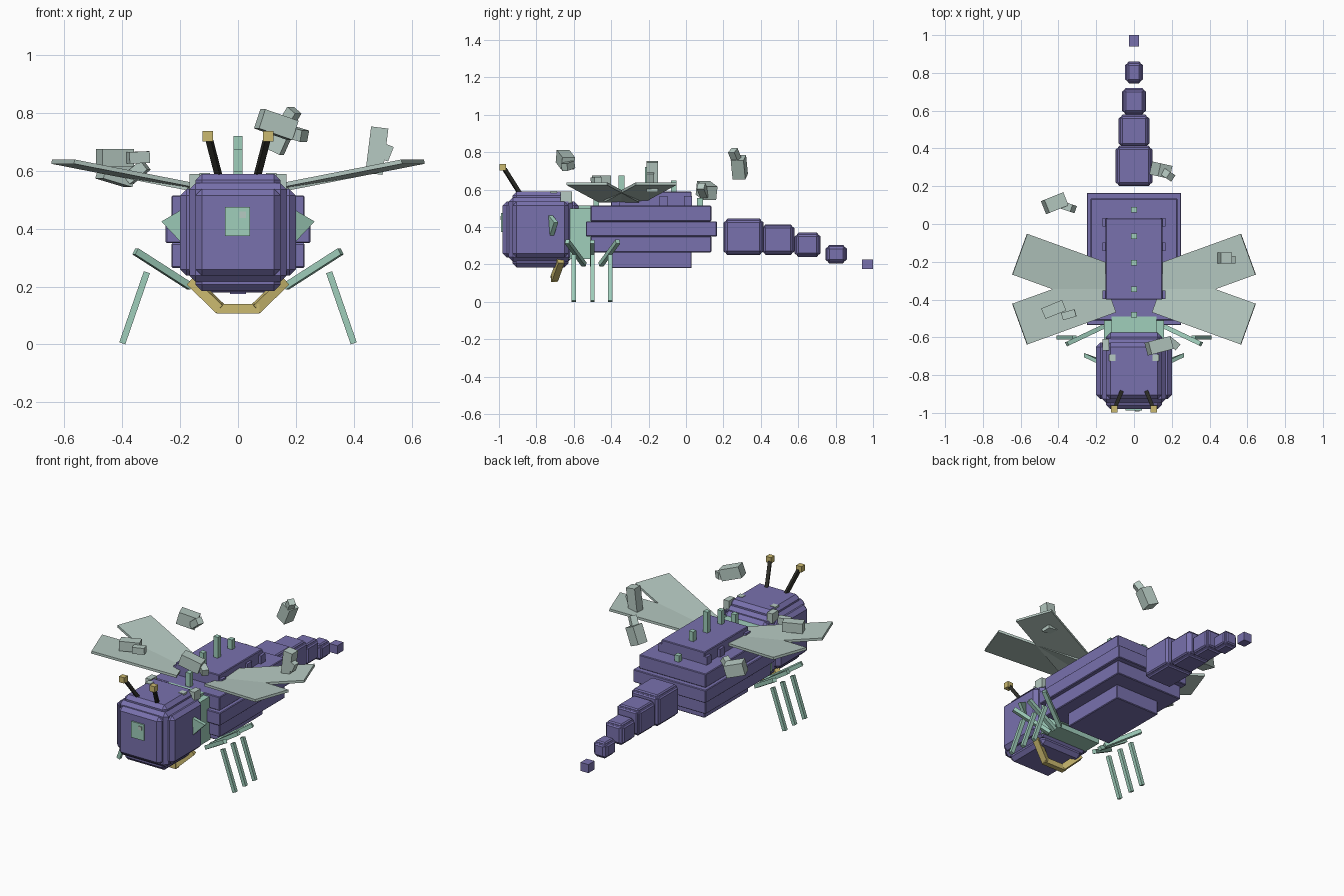
import bpy, bmesh
from mathutils import Vector, Matrix

cube = bpy.data.objects.get("Cube")
if cube:
    bpy.data.objects.remove(cube)


def material(name, rgb):
    m = bpy.data.materials.new(name)
    m.use_nodes = True
    m.diffuse_color = (*rgb, 1)
    m.node_tree.nodes["Principled BSDF"].inputs["Base Color"].default_value = (*rgb, 1)
    return m


PURPLE = material("purple", (0.19, 0.165, 0.42))
MINT = material("mint", (0.35, 0.62, 0.50))
PALE = material("pale grey green", (0.47, 0.59, 0.54))
GOLD = material("gold", (0.60, 0.49, 0.16))
DARK = material("charcoal", (0.025, 0.025, 0.02))


def finish(name, bm, mat):
    bmesh.ops.recalc_face_normals(bm, faces=bm.faces)
    me = bpy.data.meshes.new(name)
    bm.to_mesh(me)
    bm.free()
    me.materials.append(mat)
    ob = bpy.data.objects.new(name, me)
    bpy.context.collection.objects.link(ob)
    return ob


def add_box(bm, lo, hi, bevel=0):
    lo, hi = Vector(lo), Vector(hi)
    part = bmesh.ops.create_cube(bm, size=1, matrix=Matrix.Translation((lo + hi) / 2)
                                 @ Matrix.Diagonal((*(hi - lo), 1)))
    if bevel:
        edges = {e for v in part["verts"] for e in v.link_edges}
        bmesh.ops.bevel(bm, geom=list(edges), offset=bevel, segments=1, affect="EDGES")


def box(name, lo, hi, mat, bevel=0):
    bm = bmesh.new()
    add_box(bm, lo, hi, bevel)
    return finish(name, bm, mat)


def padded_box(name, lo, hi, mat, step, bevel):
    """Block with a raised, chamfered pad on every side."""
    bm = bmesh.new()
    for axis in range(3):
        inset = Vector((step, step, step))
        inset[axis] = 0
        add_box(bm, Vector(lo) + inset, Vector(hi) - inset, bevel)
    add_box(bm, Vector(lo) + Vector([step * 0.6] * 3), Vector(hi) - Vector([step * 0.6] * 3), bevel)
    return finish(name, bm, mat)


def bar(name, a, b, width, mat, depth=None):
    """Square rod between two points."""
    a, b = Vector(a), Vector(b)
    d = b - a
    side = d.cross(Vector((0, 0, 1)))
    side = side.normalized() if side.length > 1e-4 else Vector((1, 0, 0))
    up = side.cross(d).normalized()
    rot = Matrix((side, d.normalized(), up)).transposed().to_4x4()
    bm = bmesh.new()
    bmesh.ops.create_cube(bm, size=1, matrix=Matrix.Translation((a + b) / 2) @ rot
                          @ Matrix.Diagonal((width, d.length, depth or width, 1)))
    return finish(name, bm, mat)


# Head, face plate and neck
padded_box("head", (-0.2, -0.98, 0.185), (0.2, -0.575, 0.59), PURPLE, 0.053, 0.022)
box("face_plate", (-0.045, -0.988, 0.375), (0.042, -0.975, 0.475), MINT)
box("face_stud", (0.006, -0.993, 0.438), (0.028, -0.986, 0.46), PALE)
box("neck", (-0.16, -0.64, 0.23), (0.16, -0.5, 0.5), MINT)
box("neck_ridge", (-0.12, -0.62, 0.26), (0.12, -0.49, 0.515), MINT)

# Layered body: name, half width, front, back, bottom, top
for name, w, y0, y1, z0, z1 in (
        ("body_belly", 0.15, -0.40, 0.03, 0.18, 0.27),
        ("body_lower", 0.23, -0.51, 0.135, 0.265, 0.35),
        ("body_middle", 0.25, -0.535, 0.165, 0.35, 0.43),
        ("body_upper", 0.23, -0.51, 0.135, 0.43, 0.515),
        ("body_back", 0.15, -0.40, 0.03, 0.51, 0.59)):
    box(name, (-w, y0, z0), (w, y1, z1), PURPLE, 0.004)

# Tapering tail: half width, start, end, bottom, top
for i, (w, y0, y1, z0, z1) in enumerate((
        (0.098, 0.20, 0.415, 0.25, 0.445),
        (0.081, 0.405, 0.58, 0.25, 0.415),
        (0.064, 0.58, 0.72, 0.24, 0.37),
        (0.048, 0.745, 0.86, 0.205, 0.305))):
    padded_box(f"tail_segment_{i + 1}", (-w, y0, z0), (w, y1, z1), PURPLE, 0.014, 0.007)
box("tail_tip", (-0.027, 0.94, 0.175), (0.027, 1, 0.228), PURPLE)

# Row of spines along the back
for i, (y, top) in enumerate(((-0.48, 0.60), (-0.345, 0.675), (-0.205, 0.72),
                              (-0.065, 0.65), (0.075, 0.555))):
    box(f"back_spine_{i + 1}", (-0.015, y - 0.015, 0.48), (0.015, y + 0.015, top), MINT)

# Paired parts
for s, side in ((1, "left"), (-1, "right")):
    # Wings spread apart and rise outward
    for t, place in ((-1, "front"), (1, "rear")):
        bar(f"{side}_{place}_wing", (s * 0.135, -0.345 + t * 0.015, 0.54),
            (s * 0.605, -0.345 + t * 0.185, 0.632), 0.23, PALE, 0.015)

    # Legs fan out from beneath the neck
    for i, y in enumerate((-0.6, -0.5, -0.405)):
        fan = (i - 1) * 0.09
        bar(f"{side}_upper_leg_{i + 1}", (s * 0.165, -0.5 + fan * 0.5, 0.2),
            (s * 0.355, -0.5 + fan * 1.5, 0.322), 0.024, MINT)
        bar(f"{side}_lower_leg_{i + 1}", (s * 0.315, y, 0.25),
            (s * 0.4, y, 0.004), 0.022, MINT)

    # Antennae
    bar(f"{side}_antenna", (s * 0.065, -0.885, 0.575), (s * 0.1, -0.97, 0.71), 0.02, DARK)
    box(f"{side}_antenna_tip", (s * 0.105 - 0.018, -0.998, 0.702),
        (s * 0.105 + 0.018, -0.962, 0.738), GOLD)

    # Cheek fins
    bm = bmesh.new()
    fin = bm.faces.new([bm.verts.new((s * x, y, z)) for x, y, z in (
        (0.18, -0.745, 0.475), (0.265, -0.705, 0.425), (0.18, -0.735, 0.335))])
    out = bmesh.ops.extrude_face_region(bm, geom=[fin])
    bmesh.ops.translate(bm, vec=(0, 0.022, 0),
                        verts=[v for v in out["geom"] if isinstance(v, bmesh.types.BMVert)])
    finish(f"{side}_cheek_fin", bm, MINT)

    # Jaw arms, studs on the head and nubs on the body
    bar(f"{side}_jaw_arm", (s * 0.16, -0.67, 0.22), (s * 0.06, -0.705, 0.122), 0.035, GOLD)
    box(f"{side}_head_stud", (s * 0.115 - 0.018, -0.725, 0.56),
        (s * 0.115 + 0.018, -0.69, 0.593), PALE)
    box(f"{side}_neck_stud", (s * 0.15 - 0.018, -0.67, 0.53),
        (s * 0.15 + 0.018, -0.61, 0.59), PALE)
    for i, y in enumerate((-0.375, -0.12, 0.01)):
        box(f"{side}_body_nub_{i + 1}", (s * 0.153 - 0.013, y - 0.022, 0.51),
            (s * 0.153 + 0.013, y + 0.022, 0.565), PURPLE)

bar("jaw_bar", (-0.075, -0.705, 0.123), (0.075, -0.705, 0.123), 0.033, GOLD)

# Floating chips: body ends and width, then the smaller knob's ends
for i, (a, b, w, c, d) in enumerate((
        ((-0.47, 0.09, 0.61), (-0.37, 0.13, 0.58), 0.075, (-0.38, 0.10, 0.57), (-0.32, 0.08, 0.62)),
        ((0.12, 0.29, 0.67), (0.165, 0.28, 0.77), 0.07, (0.165, 0.27, 0.76), (0.195, 0.25, 0.81)),
        ((0.47, -0.18, 0.59), (0.49, -0.18, 0.75), 0.06, (0.50, -0.19, 0.64), (0.52, -0.19, 0.69)),
        ((-0.48, -0.475, 0.645), (-0.37, -0.43, 0.645), 0.06, (-0.38, -0.49, 0.645), (-0.31, -0.47, 0.648)),
        ((0.075, -0.66, 0.78), (0.19, -0.63, 0.74), 0.07, (0.18, -0.61, 0.735), (0.23, -0.65, 0.72)))):
    bar(f"chip_{i + 1}", a, b, w, PALE)
    bar(f"chip_knob_{i + 1}", c, d, 0.04, PALE)
